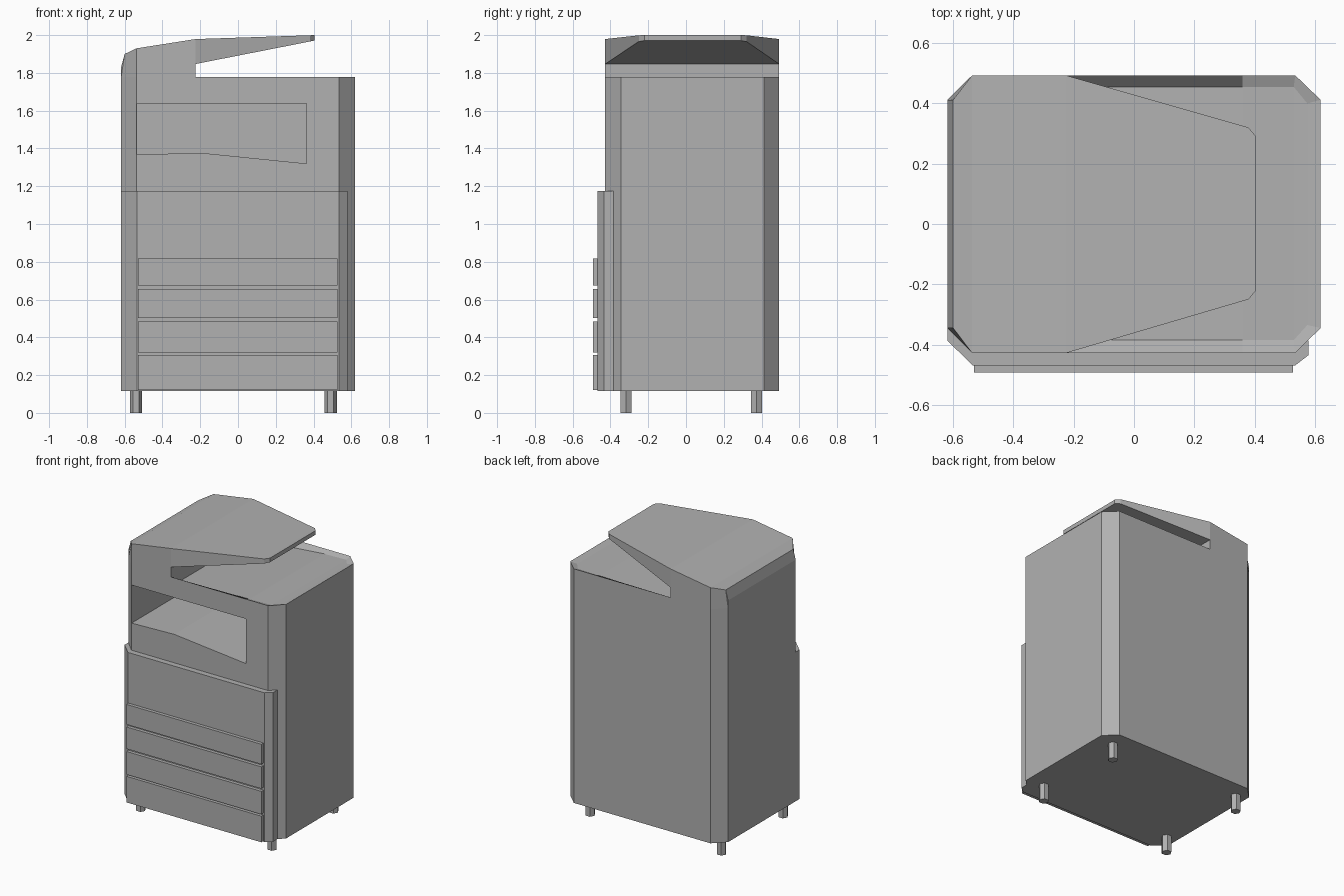
import bpy, bmesh, math

if "Cube" in bpy.data.objects:
    bpy.data.objects.remove(bpy.data.objects["Cube"])

grey = bpy.data.materials.new("dark_grey_plastic")
grey.diffuse_color = (0.44, 0.44, 0.44, 1)
grey.use_nodes = True
grey.node_tree.nodes["Principled BSDF"].inputs["Base Color"].default_value = grey.diffuse_color

def finish(name, bm):
    bmesh.ops.remove_doubles(bm, verts=bm.verts, dist=1e-5)
    bmesh.ops.recalc_face_normals(bm, faces=bm.faces)
    me = bpy.data.meshes.new(name)
    bm.to_mesh(me)
    bm.free()
    me.materials.append(grey)
    ob = bpy.data.objects.new(name, me)
    bpy.context.collection.objects.link(ob)
    return ob

def prism(name, pts, lo, hi, axis='Z'):
    """Extrude an outline along Z, or an XZ outline along Y."""
    place = (lambda a, b, h: (a, b, h)) if axis == 'Z' else (lambda a, b, h: (a, h, b))
    bm = bmesh.new()
    bot = [bm.verts.new(place(a, b, lo)) for a, b in pts]
    top = [bm.verts.new(place(a, b, hi)) for a, b in pts]
    bm.faces.new(bot)
    bm.faces.new(top)
    for i in range(len(pts)):
        j = (i + 1) % len(pts)
        bm.faces.new((bot[i], bot[j], top[j], top[i]))
    return finish(name, bm)

YF, YB, CF, CB = -0.428, 0.493, -0.345, 0.412   # body front/back and corner chamfers
BASE, DECK = 0.117, 1.777

# Body: chamfered cabinet with a sloping paper tray sunk into the deck
front = [(-.619, CF), (-.537, YF), (-.225, YF), (.36, YF), (.535, YF), (.619, CF)]
back = [(x, CB if y == CF else YB) for x, y in front]
outline = front + back[::-1]
bm = bmesh.new()
bot = [bm.verts.new((x, y, BASE)) for x, y in outline]
rim = [bm.verts.new((x, y, DECK)) for x, y in outline]
n = len(outline)
bm.faces.new(bot)
for i in range(n):
    j = (i + 1) % n
    bm.faces.new((bot[i], bot[j], rim[j], rim[i]))
bm.faces.new(rim[:3] + rim[-3:])
floor = [(-.225, -.385, .455, 1.71), (.36, -.385, .455, 1.76),
         (.53, -.385, .455, 1.764), (.575, -.335, .40, 1.766)]
ff = [bm.verts.new((x, a, z)) for x, a, b, z in floor]
fb = [bm.verts.new((x, b, z)) for x, a, b, z in floor]
rf, rb = rim[2:6], rim[6:10][::-1]
for i in range(3):
    bm.faces.new((ff[i], ff[i+1], fb[i+1], fb[i]))
    bm.faces.new((rf[i], rf[i+1], ff[i+1], ff[i]))
    bm.faces.new((rb[i], rb[i+1], fb[i+1], fb[i]))
for k in (0, 3):
    bm.faces.new((rf[k], ff[k], fb[k], rb[k]))
body = finish("body", bm)

# Paper output compartment cut into the front
cutter = prism("compartment_cutter", [(-.535, 1.367), (-.2, 1.377), (.362, 1.32),
                                      (.362, 1.637), (-.535, 1.637)], -0.7, 0.40, 'Y')
cutter.hide_render = True
mod = body.modifiers.new("compartment", 'BOOLEAN')
mod.operation, mod.solver, mod.object = 'DIFFERENCE', 'EXACT', cutter
bpy.context.view_layer.objects.active = body
bpy.ops.object.modifier_apply(modifier=mod.name)
bpy.data.objects.remove(cutter)

# Scanner lid: sections of (x low, z low, x high, z high, y front, y back)
sections = [(-.619, DECK, -.619, 1.83, CF, CB), (-.619, DECK, -.60, 1.90, CF, CB),
            (-.537, DECK, -.537, 1.93, YF, YB), (-.225, DECK, -.225, 1.979, YF, YB),
            (-.225, 1.847, -.225, 1.979, YF, YB), (.38, 1.966, .38, 1.999, -.25, .32),
            (.405, 1.971, .405, 2.0, -.22, .29)]
bm = bmesh.new()
rings = [[bm.verts.new(p) for p in ((xl, f, zl), (xh, f, zh), (xh, b, zh), (xl, b, zl))]
         for xl, zl, xh, zh, f, b in sections]
for r, s in zip(rings, rings[1:]):
    for i in range(4):
        j = (i + 1) % 4
        bm.faces.new((r[i], r[j], s[j], s[i]))
bm.faces.new(rings[0])
bm.faces.new(rings[-1])
finish("scanner_lid", bm)

# Raised front panel
prism("front_panel", [(-.619, CF), (-.619, -.387), (-.535, -.469), (.535, -.469),
                      (.579, -.435), (.579, -.385), (.535, -.42), (-.535, -.42)], BASE, 1.175)

# Paper drawers
for i, (lo, hi) in enumerate([(.122, .307), (.32, .483), (.502, .657), (.675, .817)]):
    prism(f"drawer_{i + 1}", [(-.53, -.493), (.528, -.493), (.528, -.465), (-.53, -.465)], lo, hi)

# Hexagonal feet
for side, x in (("left", -.54), ("right", .49)):
    for end, y in (("front", -.318), ("back", .373)):
        hexagon = [(x + .033 * math.cos(k * math.pi / 3), y + .033 * math.sin(k * math.pi / 3))
                   for k in range(6)]
        prism(f"foot_{end}_{side}", hexagon, 0, BASE)
